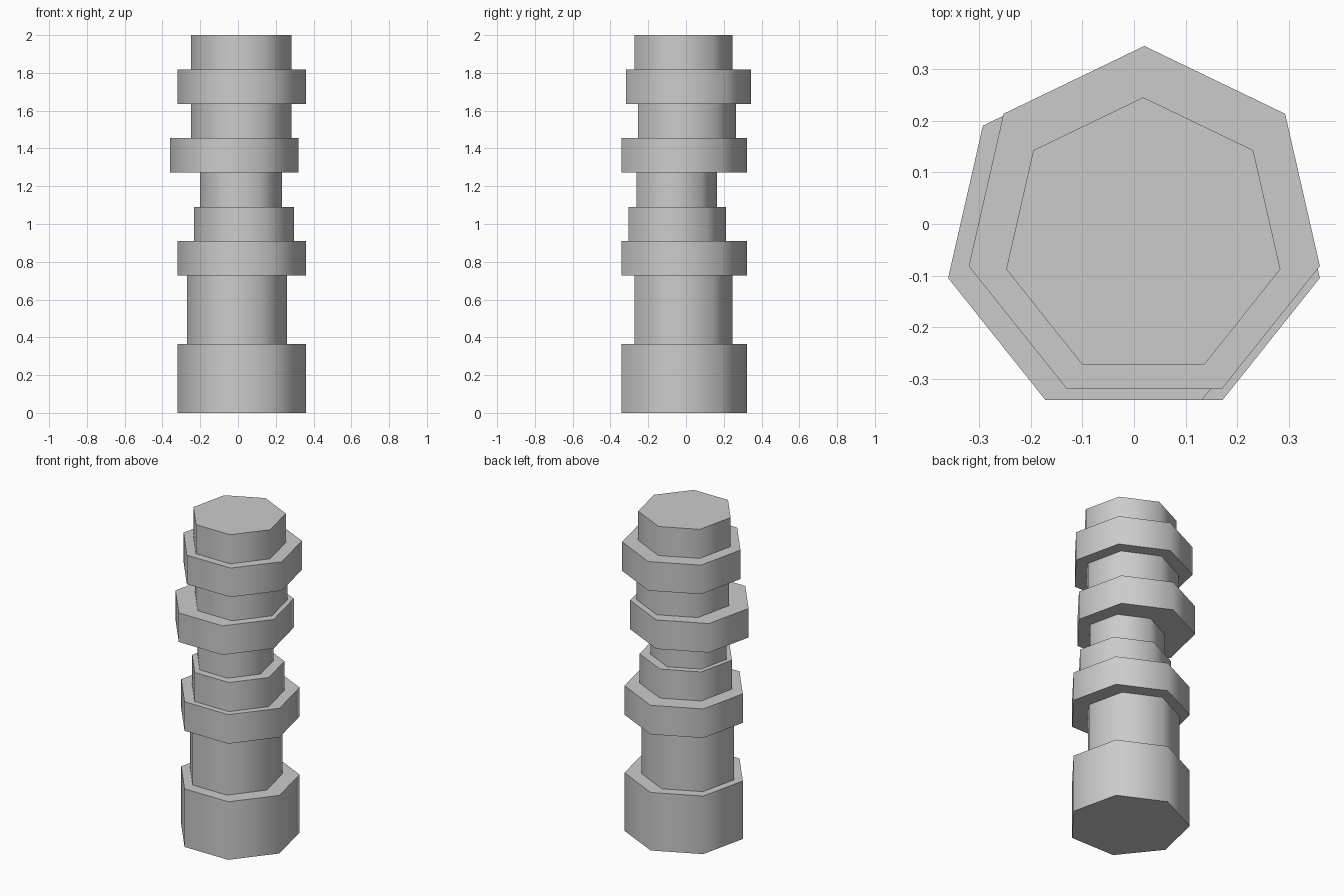
import bpy
import math

if "Cube" in bpy.data.objects:
    bpy.data.objects.remove(bpy.data.objects["Cube"])

STEP = 2 / 11  # the column is divided into eleven equal layers
BIG, MID, SMALL = 0.349, 0.2725, 0.223


def segment(name, start, layers, radius, x, y):
    """Seven-sided prism with a corner toward +y, spanning whole layers."""
    height = layers * STEP
    bpy.ops.mesh.primitive_cylinder_add(
        vertices=7, radius=radius, depth=height,
        location=(x, y, start * STEP + height / 2))
    bpy.context.object.name = name
    bpy.ops.object.shade_smooth_by_angle(angle=math.radians(60))


# Column, from the ground up: name, first layer, layers, radius, x, y
for part in (
    ("base", 0, 2, BIG, 0.02, -0.027),
    ("lower_shaft", 2, 2, MID, -0.005, -0.027),
    ("lower_ring", 4, 1, BIG, 0.02, -0.027),
    ("collar", 5, 1, MID, 0.032, -0.06),
    ("neck", 6, 1, SMALL, 0.015, -0.06),
    ("middle_ring", 7, 1, BIG, -0.02, -0.027),
    ("upper_shaft", 8, 1, MID, 0.018, -0.009),
    ("upper_ring", 9, 1, BIG, 0.02, -0.004),
    ("cap", 10, 1, MID, 0.018, -0.027),
):
    segment(*part)
